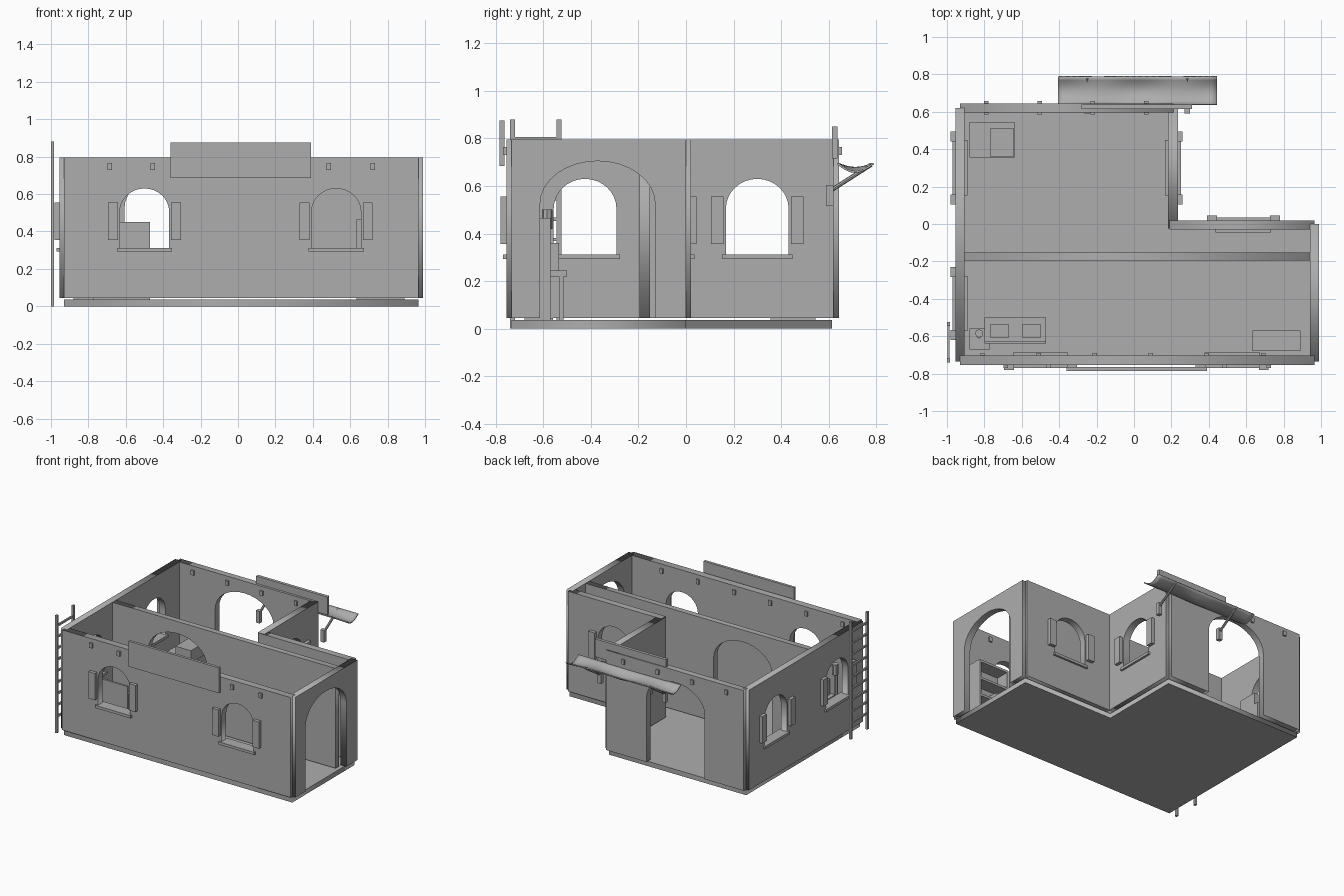
import bpy
import bmesh
from math import sin, cos, pi
from mathutils import Matrix, Vector

cube = bpy.data.objects.get("Cube")
if cube:
    bpy.data.objects.remove(cube, do_unlink=True)

# One plain grey plaster for everything
GREY = (0.42, 0.42, 0.42, 1)
plaster = bpy.data.materials.new("grey plaster")
plaster.use_nodes = True
plaster.diffuse_color = GREY
plaster.node_tree.nodes["Principled BSDF"].inputs["Base Color"].default_value = GREY

WALL_BASE, WALL_TOP = 0.045, 0.795
WINDOW = dict(half=0.132, sill=0.31, spring=0.505, top=0.63)
DOOR = dict(half=0.242, spring=0.525, top=0.705)


def add_object(name, mesh):
    mesh.materials.clear()
    mesh.materials.append(plaster)
    obj = bpy.data.objects.new(name, mesh)
    bpy.context.scene.collection.objects.link(obj)
    return obj


def box(name, x, y, z):
    """Box from three (low, high) ranges."""
    bm = bmesh.new()
    size = [r[1] - r[0] for r in (x, y, z)]
    mid = [(r[1] + r[0]) / 2 for r in (x, y, z)]
    bmesh.ops.create_cube(bm, size=1, matrix=Matrix.Translation(mid) @ Matrix.Diagonal((*size, 1)))
    mesh = bpy.data.meshes.new(name)
    bm.to_mesh(mesh)
    bm.free()
    return add_object(name, mesh)


def rod(name, a, b, radius, sides=8):
    a, b = Vector(a), Vector(b)
    bm = bmesh.new()
    turn = (b - a).to_track_quat('Z', 'Y').to_matrix().to_4x4()
    bmesh.ops.create_cone(bm, cap_ends=True, segments=sides, radius1=radius, radius2=radius,
                          depth=(b - a).length, matrix=Matrix.Translation((a + b) / 2) @ turn)
    mesh = bpy.data.meshes.new(name)
    bm.to_mesh(mesh)
    bm.free()
    return add_object(name, mesh)


def arch(center, half, bottom, spring, top, steps=16):
    """Arched outline running from lower left, over the top, to lower right."""
    curve = [(center - half * cos(pi * i / steps), spring + (top - spring) * sin(pi * i / steps))
             for i in range(steps + 1)]
    return [(center - half, bottom)] + curve + [(center + half, bottom)]


def extrude_outlines(name, outlines, depth, matrix):
    curve = bpy.data.curves.new(name, 'CURVE')
    curve.dimensions = '2D'
    curve.fill_mode = 'BOTH'
    curve.extrude = depth / 2
    for points in outlines:
        spline = curve.splines.new('POLY')
        spline.points.add(len(points) - 1)
        for p, (u, v) in zip(spline.points, points):
            p.co = (u, v, 0, 1)
        spline.use_cyclic_u = True
    helper = bpy.data.objects.new(name + "_outline", curve)
    mesh = bpy.data.meshes.new_from_object(helper)
    bpy.data.objects.remove(helper, do_unlink=True)
    mesh.transform(matrix)
    return add_object(name, mesh)


def wall(name, axis, across, along, outward, windows=(), door=None):
    """Wall running along x or y, with arched windows and an optional doorway."""
    outline = [(along[0], WALL_BASE)]
    if door is not None:
        outline += arch(door, DOOR["half"], WALL_BASE, DOOR["spring"], DOOR["top"])
    outline += [(along[1], WALL_BASE), (along[1], WALL_TOP), (along[0], WALL_TOP)]
    holes = [arch(w, WINDOW["half"], WINDOW["sill"], WINDOW["spring"], WINDOW["top"]) for w in windows]
    matrix = Matrix.Rotation(pi / 2, 4, 'X')
    if axis == 'y':
        matrix = Matrix.Rotation(pi / 2, 4, 'Z') @ matrix
    mid = sum(across) / 2
    shift = (0, mid, 0) if axis == 'x' else (mid, 0, 0)
    extrude_outlines(name, [outline] + holes, across[1] - across[0], Matrix.Translation(shift) @ matrix)

    def fitting(part, u, v, z):
        box(part, *((u, v) if axis == 'x' else (v, u)), z)

    face = across[1] if outward > 0 else across[0]
    outside = tuple(sorted((face - outward * 0.003, face + outward * 0.025)))
    for w in windows:
        fitting(name + "_sill", (w - 0.148, w + 0.148), (across[0] - 0.015, across[1] + 0.015), (0.292, 0.312))
        for side in (-1, 1):
            edges = sorted((w + side * 0.142, w + side * 0.195))
            fitting(name + "_shutter", edges, outside, (0.355, 0.555))


# Floor slab, L shaped
extrude_outlines("floor", [[(-0.93, -0.735), (0.965, -0.735), (0.965, 0), (0.21, 0),
                            (0.21, 0.615), (-0.93, 0.615)]], 0.036, Matrix.Translation((0, 0, 0.018)))

# Walls
wall("front_wall", 'x', (-0.755, -0.702), (-0.93, 0.965), -1, windows=(-0.5, 0.525))
wall("right_wall", 'y', (-0.955, -0.905), (-0.735, 0.62), -1, windows=(-0.425, 0.3))
wall("back_wall", 'x', (0.597, 0.645), (-0.93, 0.21), 1, door=-0.365)
wall("left_wall", 'y', (0.94, 0.99), (-0.735, 0.0), 1, door=-0.372)
wall("recess_back_wall", 'x', (-0.03, 0.02), (0.19, 0.965), 1, windows=(0.585,))
wall("recess_side_wall", 'y', (0.182, 0.235), (-0.025, 0.62), 1, windows=(0.3,))
wall("inner_wall", 'x', (-0.195, -0.152), (-0.91, 0.945), 1, door=-0.365)


# Beam ends under the parapet
def beam_end(x, y):
    box("beam_end", (x - 0.012, x + 0.012), y, (0.73, 0.765))


for x in (-0.685, -0.455, 0.485, 0.72):
    beam_end(x, (-0.77, -0.75))
for i in range(6):
    beam_end(-0.81 + 0.3 * i, (-0.71, -0.69))
for i in range(4):
    beam_end(-0.79 + 0.285 * i, (0.585, 0.657))

# Blank sign boards
box("front_sign", (-0.36, 0.39), (-0.785, -0.765), (0.685, 0.875))
box("back_sign", (-0.28, 0.31), (0.615, 0.638), (0.715, 0.85))

# Sagging cloth canopy over the back door
bm = bmesh.new()
bmesh.ops.create_grid(bm, x_segments=24, y_segments=8, size=0.5)
for v in bm.verts:
    u, t = v.co.x + 0.5, v.co.y + 0.5
    sag = 0.035 * sin(pi * t) * (0.75 + 0.25 * cos(4 * pi * u))
    v.co = (-0.405 + 0.85 * u, 0.64 + 0.147 * t, 0.698 - sag)
canopy_mesh = bpy.data.meshes.new("canopy")
bm.to_mesh(canopy_mesh)
bm.free()
canopy_mesh.shade_smooth()
canopy = add_object("canopy", canopy_mesh)
thick = canopy.modifiers.new("thickness", 'SOLIDIFY')
thick.thickness = 0.008

# Canopy braces and their wall blocks
for x in (-0.25, 0.285):
    box("brace_block", (x - 0.015, x + 0.015), (0.59, 0.62), (0.515, 0.605))
    rod("brace", (x, 0.6, 0.575), (x, 0.78, 0.69), 0.009)

# Ladder against the right wall
for y in (-0.73, -0.535):
    box("ladder_rail", (-1.0, -0.984), (y - 0.01, y + 0.01), (0, 0.88))
for i in range(9):
    z = 0.12 + 0.085 * i
    box("ladder_rung", (-0.998, -0.986), (-0.73, -0.535), (z - 0.007, z + 0.007))

# High-backed table with two crates
box("table_top", (-0.8, -0.47), (-0.64, -0.5), (0.22, 0.245))
box("table_back", (-0.8, -0.47), (-0.64, -0.625), (0.036, 0.45))
for x in (-0.785, -0.485):
    box("table_leg", (x - 0.012, x + 0.012), (-0.535, -0.515), (0.036, 0.225))
for x in (-0.72, -0.547):
    box("crate", (x - 0.048, x + 0.048), (-0.61, -0.535), (0.245, 0.36))

# Lamp on a post
box("lamp_foot", (-0.88, -0.77), (-0.67, -0.56), (0.036, 0.045))
rod("lamp_post", (-0.828, -0.6, 0.04), (-0.828, -0.6, 0.44), 0.012)
rod("lamp_head", (-0.828, -0.585, 0.42), (-0.828, -0.585, 0.5), 0.022)

# Open shelf beside the left doorway
for x in (0.642, 0.882):
    box("shelf_side", (x - 0.008, x + 0.008), (-0.68, -0.57), (0.036, 0.465))
box("shelf_back", (0.64, 0.885), (-0.68, -0.67), (0.036, 0.465))
for z in (0.06, 0.19, 0.32, 0.455):
    box("shelf_board", (0.64, 0.885), (-0.68, -0.57), (z - 0.009, z + 0.009))
for x, z in ((0.7, 0.199), (0.82, 0.069)):
    box("shelf_goods", (x - 0.03, x + 0.03), (-0.66, -0.59), (z, z + 0.07))

# Stepped chest in the back room
box("chest_low", (-0.88, -0.64), (0.355, 0.545), (0.036, 0.2))
box("chest_high", (-0.77, -0.642), (0.36, 0.51), (0.2, 0.29))
